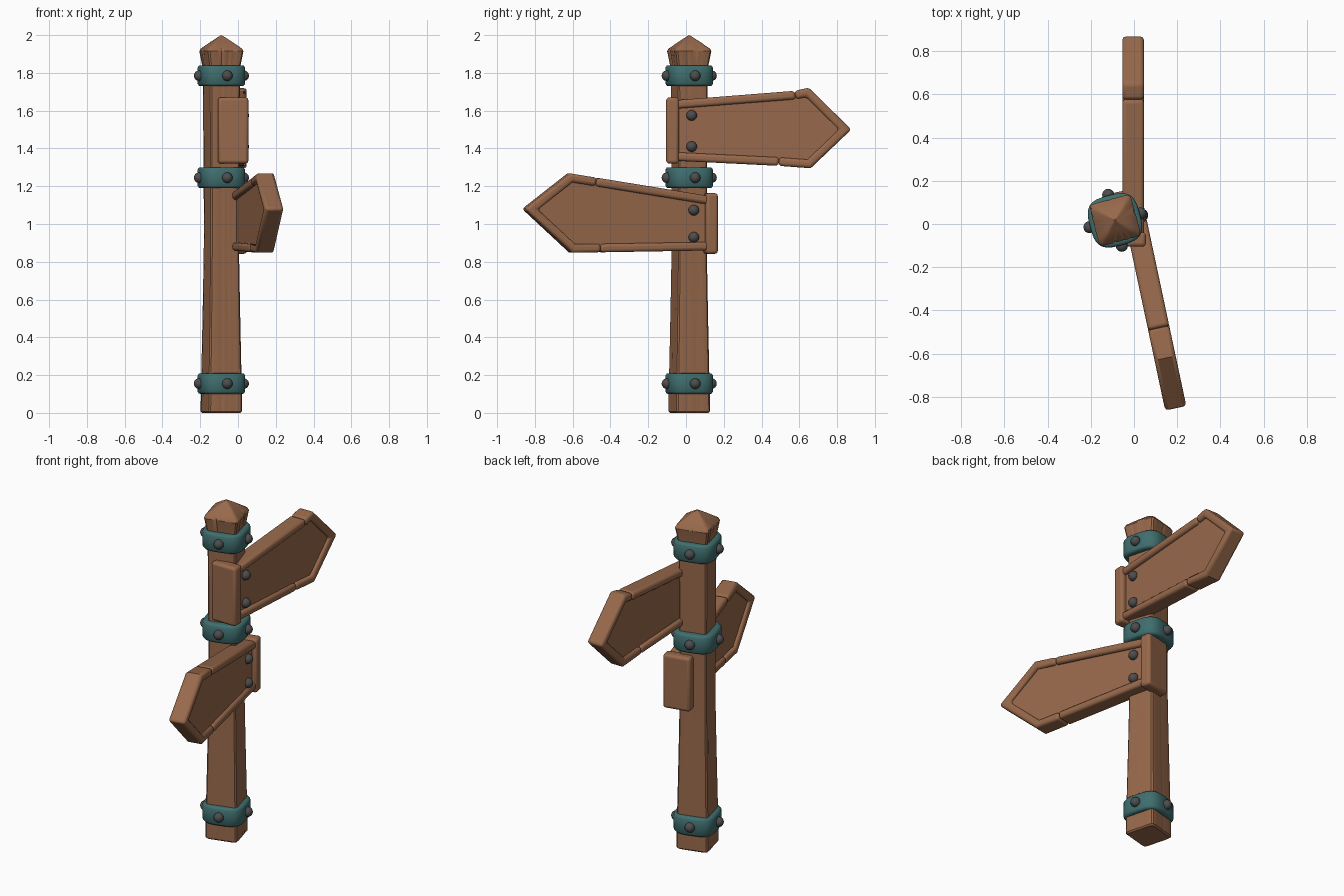
import bpy, bmesh, math, random
from mathutils import Vector, Matrix

random.seed(4)
if "Cube" in bpy.data.objects:
    bpy.data.objects.remove(bpy.data.objects["Cube"])


def material(name, rgb):
    m = bpy.data.materials.new(name)
    m.use_nodes = True
    m.diffuse_color = (*rgb, 1)
    m.node_tree.nodes["Principled BSDF"].inputs["Base Color"].default_value = (*rgb, 1)
    return m


wood = material("warm wood", (0.31, 0.14, 0.07))
teal = material("teal metal", (0.05, 0.155, 0.155))
iron = material("dark iron", (0.075, 0.075, 0.075))

TURN = math.radians(15)
AXIS = Vector((-0.088, 0.017, 0))


def finish(name, bm, mat, matrix=Matrix(), angle=35, bevel=0):
    bmesh.ops.recalc_face_normals(bm, faces=bm.faces)
    me = bpy.data.meshes.new(name)
    bm.to_mesh(me)
    bm.free()
    me.materials.append(mat)
    ob = bpy.data.objects.new(name, me)
    bpy.context.collection.objects.link(ob)
    ob.matrix_world = matrix
    if bevel:
        mod = ob.modifiers.new("rounded edges", "BEVEL")
        mod.width, mod.segments = bevel, 3
        mod.limit_method, mod.angle_limit = "ANGLE", math.radians(50)
    bpy.ops.object.select_all(action="DESELECT")
    ob.select_set(True)
    bpy.context.view_layer.objects.active = ob
    bpy.ops.object.shade_smooth_by_angle(angle=math.radians(angle))
    return ob


def loft(name, sections, power, mat, angle, count=64, grain=0):
    """Stack rounded-square rings of (height, half width, grain amount)."""
    bm = bmesh.new()
    notches = [random.choice((0, 0, 0, 1)) * random.uniform(0.4, 1) for _ in range(count)]
    rings = []
    for z, half, amount in sections:
        ring = []
        for i in range(count):
            a = 2 * math.pi * (i + 0.5) / count
            c, s = math.cos(a), math.sin(a)
            r = half / (abs(c) ** power + abs(s) ** power) ** (1 / power)
            r *= 1 - grain * amount * notches[i] * random.uniform(0.3, 1)
            ring.append(bm.verts.new((r * c, r * s, z)))
        rings.append(ring)
    for low, high in zip(rings, rings[1:]):
        for i in range(count):
            j = (i + 1) % count
            bm.faces.new((low[i], low[j], high[j], high[i]))
    bm.faces.new(rings[0])
    bm.faces.new(rings[-1])
    return finish(name, bm, mat, Matrix.Translation(AXIS) @ Matrix.Rotation(TURN, 4, "Z"), angle)


def slab(name, outline, depth, matrix, bevel=0, shift=0):
    """Extrude an outline of (along, height) points to a depth in x."""
    bm = bmesh.new()
    face = bm.faces.new([bm.verts.new((shift - depth / 2, u, z)) for u, z in outline])
    grown = bmesh.ops.extrude_face_region(bm, geom=[face])["geom"]
    bmesh.ops.translate(bm, vec=(depth, 0, 0),
                        verts=[v for v in grown if isinstance(v, bmesh.types.BMVert)])
    return finish(name, bm, wood, matrix, 40, bevel)


def stud(name, position):
    bm = bmesh.new()
    bmesh.ops.create_uvsphere(bm, u_segments=20, v_segments=12, radius=0.028)
    finish(name, bm, iron, Matrix.Translation(position), 60)


def inset(path, width):
    """Offset an open path towards its right-hand side."""
    pts = [Vector(p) for p in path]
    result = []
    for i, p in enumerate(pts):
        d = [(b - a).normalized() for a, b in zip(pts[max(i - 1, 0):i + 2], pts[max(i - 1, 0) + 1:i + 2])]
        n = [Vector((v.y, -v.x)) for v in d]
        m = (n[0] + n[-1]).normalized()
        result.append(p + m * width / m.dot(n[0]))
    return [tuple(p) for p in result]


# Post: tapering shaft, flared head and pointed cap
shaft = [(0, 0.086, 0), (0.008, 0.094, 1)]
for k in range(1, 19):
    z = k * 0.1
    half = 0.079 + 0.016 * max(0, 1 - z / 0.95) ** 1.2 + 0.005 * max(0, (z - 1) / 0.8)
    shaft.append((z, half, 0.7))
shaft += [(1.84, 0.087, 1.5), (1.915, 0.1, 1.2), (1.928, 0.094, 0.3), (1.965, 0.048, 0), (1.998, 0.004, 0)]
loft("post", shaft, 11, wood, 28, grain=0.05)

# Metal bands, each with four studs
for label, z in (("lower", 0.155), ("middle", 1.245), ("upper", 1.785)):
    loft(label + "_band",
         [(z - 0.055, 0.1, 0), (z - 0.053, 0.112, 0), (z - 0.042, 0.119, 0),
          (z + 0.042, 0.119, 0), (z + 0.053, 0.112, 0), (z + 0.055, 0.1, 0)], 3.2, teal, 50)
    for k in range(4):
        a = TURN + k * math.pi / 2
        stud(f"{label}_band_stud_{k + 1}", AXIS + Vector((0.122 * math.cos(a), 0.122 * math.sin(a), z)))


# Arrow boards: framed recessed panel, thick end block, two studs
def board(label, path, block, stud_spot, origin_x, side, turn):
    matrix = (Matrix.Translation((origin_x, 0, 0)) @ Matrix.Rotation(turn, 4, "Z")
              @ Matrix.Diagonal((1, side, 1, 1)))
    flip = [(u * side, z) for u, z in path]
    matrix = matrix @ Matrix.Diagonal((1, side, 1, 1))
    inner = [(u * side, z) for u, z in inset(path, 0.045)]
    middle = [(u * side, z) for u, z in inset(path, 0.025)]
    slab(label + "_panel", middle, 0.058, matrix)
    for part, a, b in (("top_rail", 0, 2), ("arrow_tip", 1, 6), ("bottom_rail", 5, 7)):
        slab(f"{label}_{part}", flip[a:b] + inner[a:b][::-1], 0.1, matrix, 0.016)
    u0, u1, z0, z1 = block
    slab(label + "_end_block", [(u0 * side, z0), (u0 * side, z1), (u1 * side, z1), (u1 * side, z0)],
         0.162, matrix, 0.016, -0.022)
    u, heights = stud_spot
    for k, z in enumerate(heights):
        stud(f"{label}_stud_{k + 1}", matrix @ Vector((0.034, u * side, z)))


board("upper_board",
      [(-0.06, 1.655), (0.575, 1.705), (0.65, 1.722), (0.875, 1.5), (0.66, 1.295), (0.49, 1.308), (-0.06, 1.335)],
      (-0.105, -0.038, 1.32, 1.67), (0.03, (1.41, 1.575)), -0.004, 1, 0)
board("lower_board",
      [(-0.12, 1.148), (0.49, 1.245), (0.635, 1.268), (0.88, 1.08), (0.625, 0.848), (0.47, 0.85), (-0.12, 0.86)],
      (-0.163, -0.098, 0.842, 1.163), (-0.035, (0.93, 1.073)), 0.012, -1, math.radians(12))
